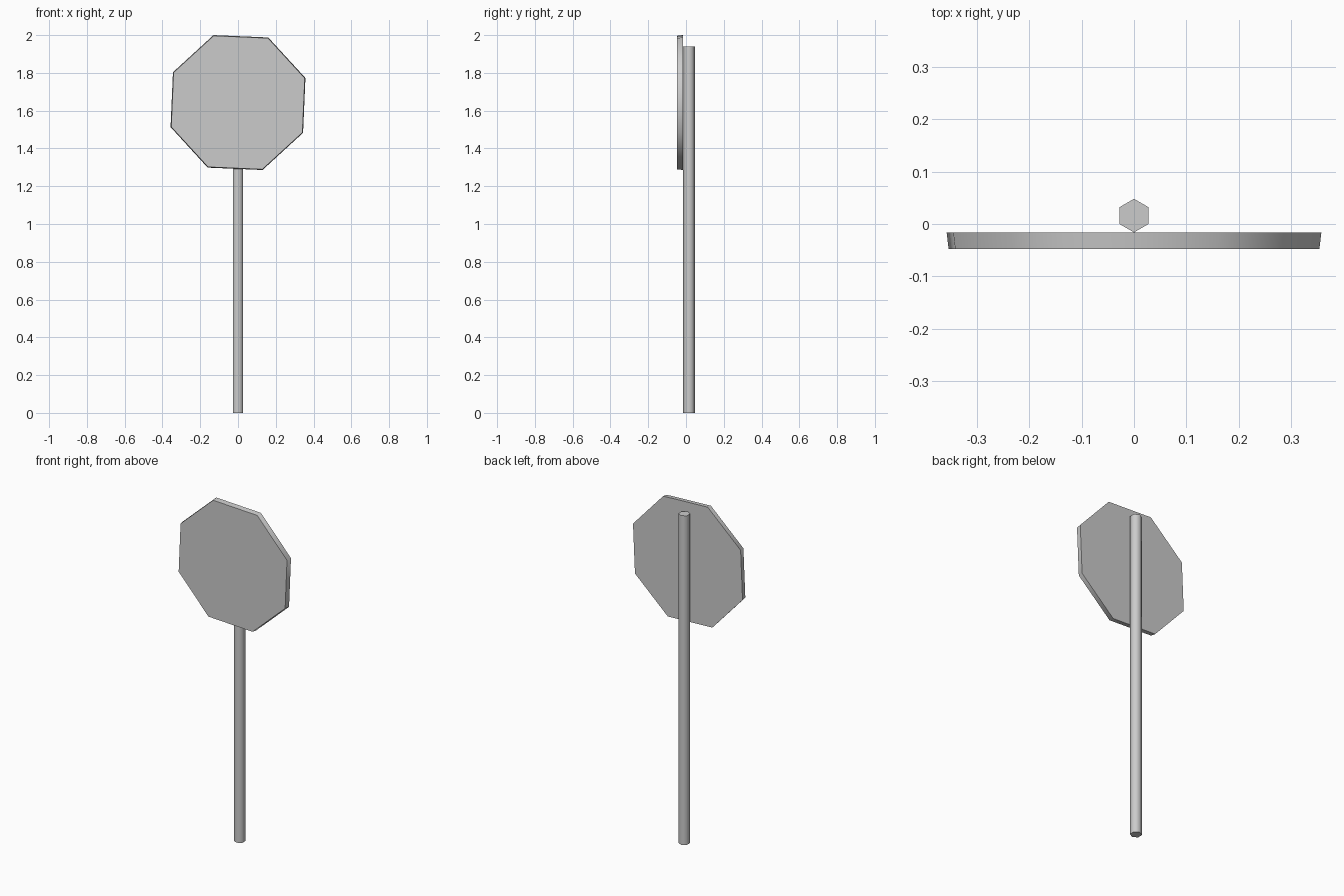
import bpy, bmesh
from math import radians, sin, cos
from mathutils import Vector

if "Cube" in bpy.data.objects:
    bpy.data.objects.remove(bpy.data.objects["Cube"])


def loft(name, rings):
    """Capped solid between two matching rings of points."""
    bm = bmesh.new()
    a, b = [[bm.verts.new(p) for p in ring] for ring in rings]
    n = len(a)
    bm.faces.new(a)
    bm.faces.new(b)
    for i in range(n):
        j = (i + 1) % n
        bm.faces.new((a[i], a[j], b[j], b[i]))
    bmesh.ops.recalc_face_normals(bm, faces=bm.faces)
    mesh = bpy.data.meshes.new(name)
    bm.to_mesh(mesh)
    bm.free()
    ob = bpy.data.objects.new(name, mesh)
    bpy.context.collection.objects.link(ob)
    bpy.ops.object.select_all(action='DESELECT')
    ob.select_set(True)
    bpy.context.view_layer.objects.active = ob
    bpy.ops.object.shade_smooth_by_angle(angle=radians(65))
    return ob


def polygon(n, r, start):
    return [(r * cos(radians(start + 360 * i / n)),
             r * sin(radians(start + 360 * i / n))) for i in range(n)]


# Hexagonal pole behind the plate
pole = polygon(6, 0.032, 90)
loft("pole", [[Vector((x, y + 0.016, z)) for x, y in pole] for z in (0, 1.94)])

# Octagonal plate, slightly tilted, with a slightly wider back
loft("sign_plate", [[Vector((x, y, 1.643 + z)) for x, z in polygon(8, r, 20)]
                    for r, y in ((0.376, -0.048), (0.38, -0.0165))])
